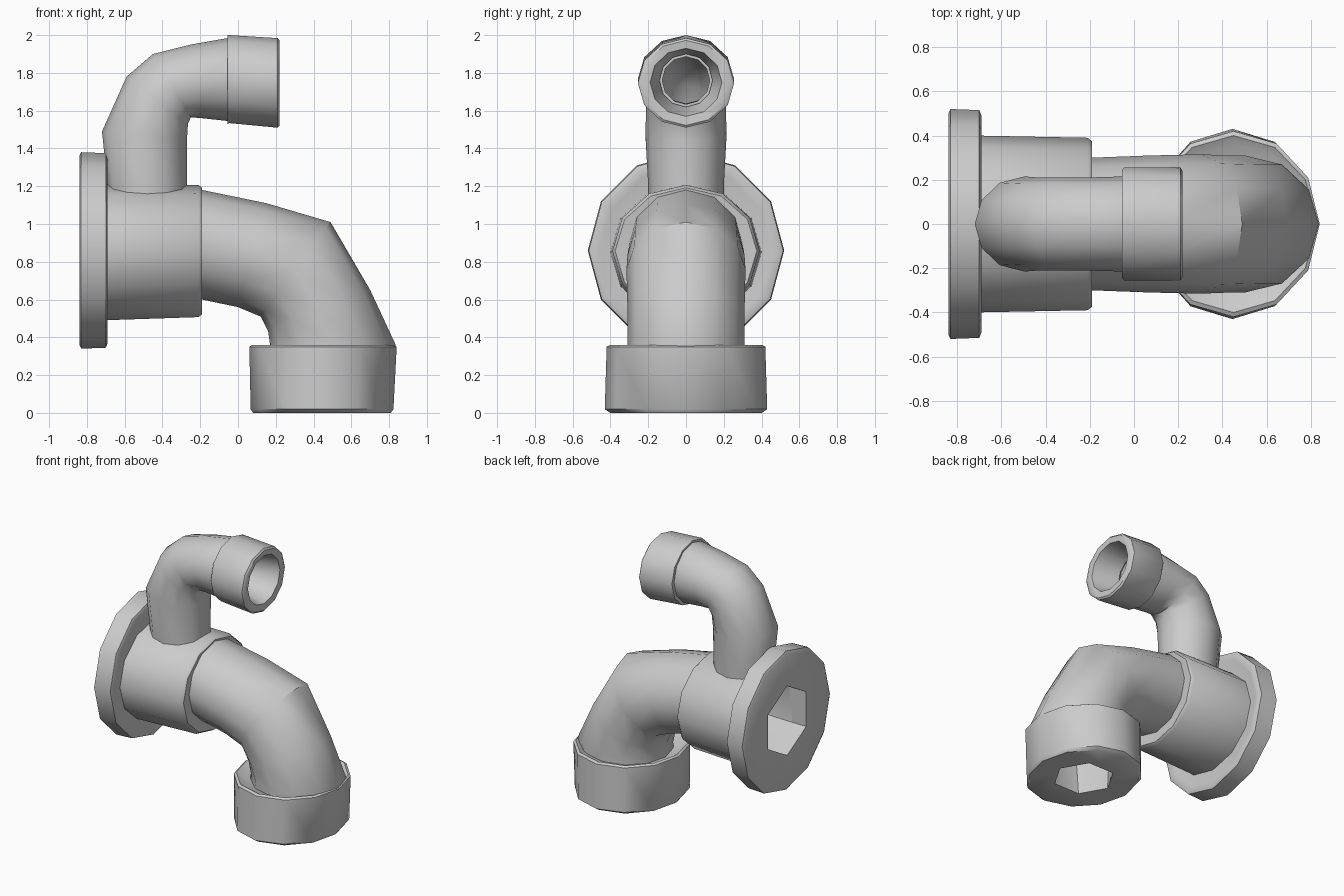
import bpy, bmesh, math

if "Cube" in bpy.data.objects:
    bpy.data.objects.remove(bpy.data.objects["Cube"])

SIDES = 12
grey = bpy.data.materials.new("light_grey")
grey.diffuse_color = (0.6, 0.6, 0.6, 1)
grey.use_nodes = True
grey.node_tree.nodes["Principled BSDF"].inputs["Base Color"].default_value = grey.diffuse_color


def ring(xa, za, xb, zb, ry, hexed=False):
    """Cross-section spanning two points in the XZ plane, with half-width ry in Y."""
    pts = []
    for i in range(SIDES):
        a = 2 * math.pi * i / SIDES
        # shrinking every other corner turns the section into a hexagon
        k = math.cos(math.pi / 6) if hexed and i % 2 else 1
        c = math.cos(a) * k
        pts.append(((xa + xb) / 2 + c * (xa - xb) / 2,
                    math.sin(a) * k * ry,
                    (za + zb) / 2 + c * (za - zb) / 2))
    return pts


def across_x(x, zc, r, ry=None, hexed=False):
    return ring(x, zc + r, x, zc - r, ry or r, hexed)


def across_z(z, xc, r, ry=None, hexed=False):
    return ring(xc + r, z, xc - r, z, ry or r, hexed)


def scaled(points, k):
    n = len(points)
    c = [sum(p[j] for p in points) / n for j in range(3)]
    return [tuple(c[j] + (p[j] - c[j]) * k for j in range(3)) for p in points]


def shell(name, rings):
    """Closed skin running along the outside rings and back through the bore."""
    bm = bmesh.new()
    loops = [[bm.verts.new(p) for p in r] for r in rings]
    for a, b in zip(loops, loops[1:] + loops[:1]):
        for i in range(SIDES):
            j = (i + 1) % SIDES
            bm.faces.new((a[i], a[j], b[j], b[i]))
    bmesh.ops.recalc_face_normals(bm, faces=bm.faces[:])
    me = bpy.data.meshes.new(name)
    bm.to_mesh(me)
    bm.free()
    me.materials.append(grey)
    ob = bpy.data.objects.new(name, me)
    bpy.context.collection.objects.link(ob)
    bpy.ops.object.select_all(action='DESELECT')
    ob.select_set(True)
    bpy.context.view_layer.objects.active = ob
    bpy.ops.object.shade_smooth_by_angle(angle=math.radians(42))


def bent_pipe(name, stations, bore):
    outer = [ring(*s) for s in stations]
    shell(name, outer + [scaled(r, bore) for r in reversed(outer)])


# wall flange with slightly bevelled rims
shell("flange", [
    across_x(-0.84, 0.86, 0.26, hexed=True),
    across_x(-0.84, 0.86, 0.50),
    across_x(-0.83, 0.86, 0.52),
    across_x(-0.70, 0.86, 0.515),
    across_x(-0.69, 0.86, 0.49),
    across_x(-0.70, 0.86, 0.45),
    across_x(-0.70, 0.86, 0.26, hexed=True)])

# thick sleeve between flange and main elbow
shell("sleeve", [
    across_x(-0.72, 0.85, 0.36, 0.40),
    across_x(-0.21, 0.857, 0.35, 0.39),
    across_x(-0.19, 0.857, 0.335, 0.375),
    across_x(-0.20, 0.87, 0.26),
    across_x(-0.72, 0.86, 0.26, hexed=True)])

# main elbow, turning from the sleeve down to the bottom collar
bent_pipe("main_elbow", [
    (-0.25, 1.19, -0.25, 0.61, 0.30),
    (-0.19, 1.18, -0.19, 0.60, 0.30),
    (0.15, 1.11, 0.00, 0.56, 0.31),
    (0.49, 1.01, 0.12, 0.51, 0.315),
    (0.70, 0.65, 0.16, 0.43, 0.31),
    (0.835, 0.36, 0.17, 0.36, 0.31),
    (0.81, 0.28, 0.17, 0.28, 0.31)], 0.8)

# bottom collar
shell("bottom_collar", [
    across_z(0.30, 0.46, 0.24),
    across_z(0.335, 0.455, 0.34, 0.36),
    across_z(0.36, 0.45, 0.375, 0.40),
    across_z(0.35, 0.45, 0.39, 0.42),
    across_z(0.02, 0.445, 0.378, 0.43),
    across_z(0.0, 0.445, 0.365, 0.40),
    across_z(0.0, 0.445, 0.21, hexed=True)])

# thin branch elbow rising from the sleeve
bent_pipe("branch_elbow", [
    (-0.69, 1.12, -0.27, 1.12, 0.20),
    (-0.69, 1.20, -0.27, 1.20, 0.20),
    (-0.72, 1.49, -0.27, 1.45, 0.215),
    (-0.59, 1.78, -0.265, 1.53, 0.21),
    (-0.45, 1.90, -0.25, 1.565, 0.21),
    (-0.25, 1.95, -0.19, 1.56, 0.21),
    (-0.05, 1.985, -0.05, 1.545, 0.215),
    (0.00, 1.97, 0.00, 1.55, 0.21)], 0.6)

# branch outlet collar
shell("outlet_collar", [
    across_x(-0.05, 1.765, 0.20),
    across_x(-0.055, 1.765, 0.235, 0.245),
    across_x(-0.045, 1.767, 0.233, 0.255),
    across_x(0.21, 1.747, 0.237, 0.255),
    across_x(0.22, 1.747, 0.225, 0.24),
    across_x(0.215, 1.75, 0.18, 0.19),
    across_x(0.02, 1.76, 0.14)])
